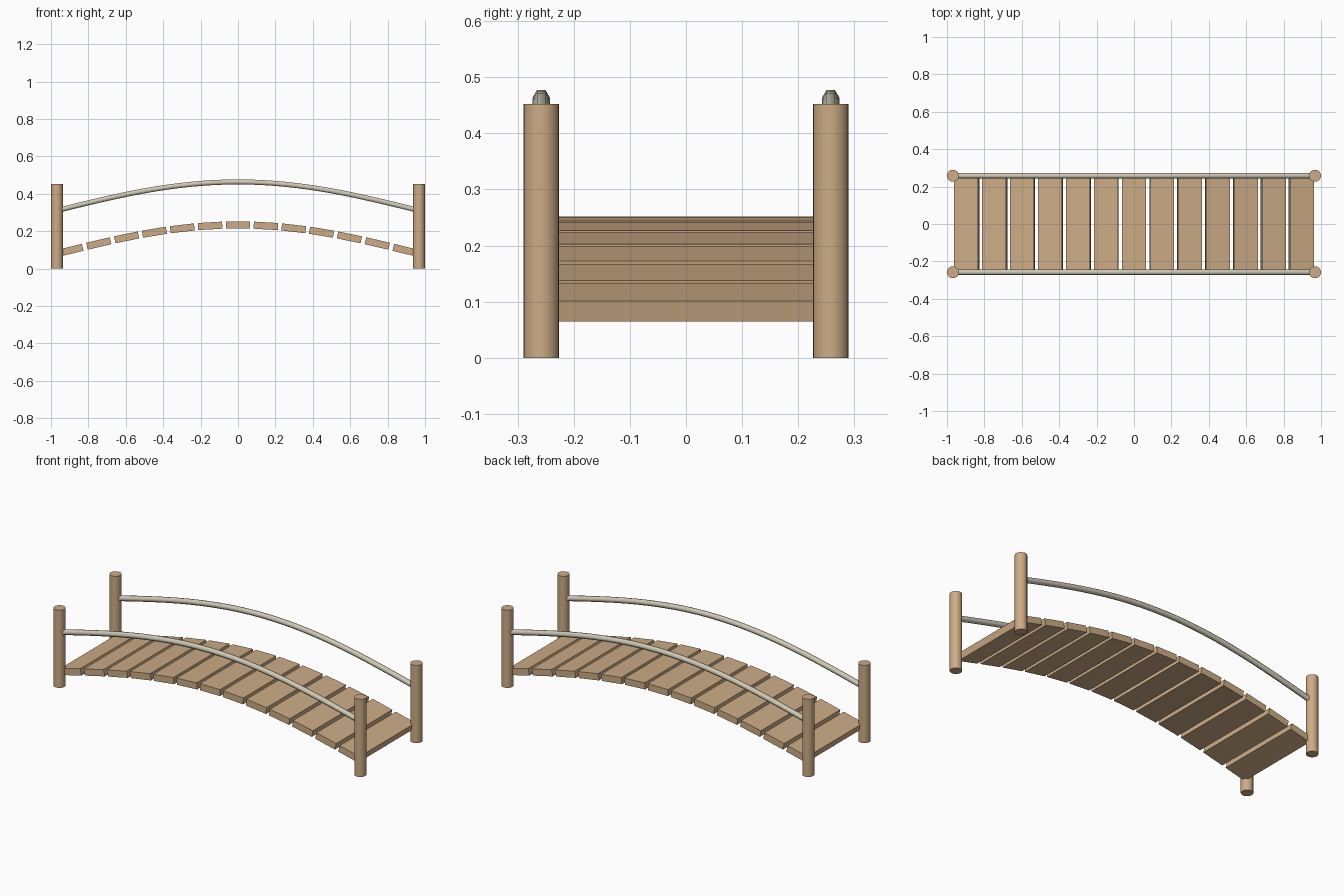
import bpy, bmesh, math
from mathutils import Matrix

if "Cube" in bpy.data.objects:
    bpy.data.objects.remove(bpy.data.objects["Cube"])

L, RISE, Y = 0.968, 0.153, 0.258   # half span, arch height, side offset


def material(name, col):
    m = bpy.data.materials.new(name)
    m.diffuse_color = (*col, 1)
    m.use_nodes = True
    m.node_tree.nodes["Principled BSDF"].inputs["Base Color"].default_value = m.diffuse_color
    return m


wood = material("light wood", (0.61, 0.41, 0.24))
cord = material("pale rail", (0.62, 0.58, 0.46))


def arch(x):
    return RISE * math.cos(math.pi / 2 * x / L)


def slope(x):
    return -RISE * math.pi / 2 / L * math.sin(math.pi / 2 * x / L)


def finish(name, bm, mat, smooth=False):
    bmesh.ops.recalc_face_normals(bm, faces=bm.faces)
    me = bpy.data.meshes.new(name)
    bm.to_mesh(me)
    bm.free()
    me.materials.append(mat)
    ob = bpy.data.objects.new(name, me)
    bpy.context.collection.objects.link(ob)
    if smooth:
        bpy.ops.object.select_all(action='DESELECT')
        ob.select_set(True)
        bpy.context.view_layer.objects.active = ob
        bpy.ops.object.shade_smooth_by_angle(angle=math.radians(62))
    return ob


# Deck planks following the arch
N = 13
pitch = 2 * L / N
for i in range(N):
    x = -L + (i + 0.5) * pitch
    bm = bmesh.new()
    mat = (Matrix.Translation((x, 0, 0.08 + arch(x)))
           @ Matrix.Rotation(-math.atan(slope(x)), 4, 'Y')
           @ Matrix.Diagonal((0.13, 2 * Y, 0.038, 1)))
    bmesh.ops.create_cube(bm, size=1, matrix=mat)
    finish(f"plank_{i + 1}", bm, wood)

# Corner posts
for sx, xn in ((-1, "left"), (1, "right")):
    for sy, yn in ((-1, "front"), (1, "back")):
        bm = bmesh.new()
        bmesh.ops.create_cone(bm, cap_ends=True, segments=20, radius1=0.032, radius2=0.032,
                              depth=0.452, matrix=Matrix.Translation((sx * L, sy * Y, 0.226)))
        finish(f"{yn}_{xn}_post", bm, wood, True)

# Arched handrails: six-sided section swept along the arch
SEG, SIDES, R = 24, 6, 0.0155
for sy, yn in ((-1, "front"), (1, "back")):
    bm = bmesh.new()
    rings = []
    for i in range(SEG + 1):
        x = -L + 2 * L * i / SEG
        t = math.atan(slope(x))
        ring = []
        for k in range(SIDES):
            a = 2 * math.pi * k / SIDES
            u = R * math.sin(a)
            ring.append(bm.verts.new((x - u * math.sin(t), sy * Y + R * math.cos(a),
                                      0.3105 + arch(x) + u * math.cos(t))))
        rings.append(ring)
    for a, b in zip(rings, rings[1:]):
        for k in range(SIDES):
            j = (k + 1) % SIDES
            bm.faces.new((a[k], a[j], b[j], b[k]))
    bm.faces.new(rings[0])
    bm.faces.new(rings[-1])
    finish(f"{yn}_handrail", bm, cord, True)
